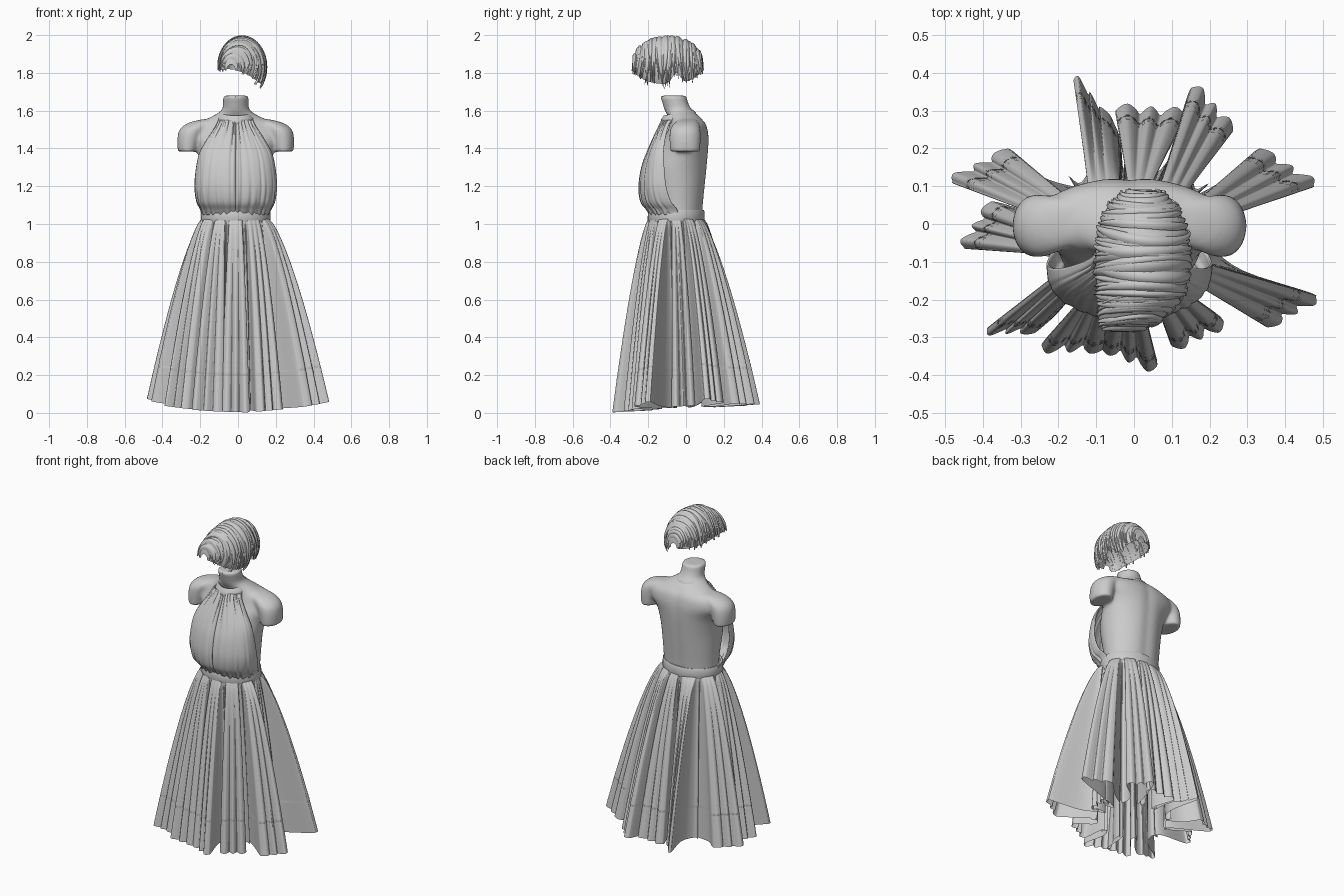
import bpy, math, random
from mathutils import Vector

if "Cube" in bpy.data.objects:
    bpy.data.objects.remove(bpy.data.objects["Cube"])

random.seed(4)
TAU = math.tau
CX = -0.012  # body centre line


def spline(pts, n, closed=False):
    """Catmull-Rom samples through points of any dimension."""
    pts = [Vector(p) for p in pts]
    m, out = len(pts), []
    get = (lambda i: pts[i % m]) if closed else (lambda i: pts[max(0, min(m - 1, i))])
    for i in range(m if closed else m - 1):
        a, b, c, d = get(i - 1), get(i), get(i + 1), get(i + 2)
        for k in range(n):
            t = k / n
            out.append(0.5 * (2 * b + (c - a) * t + (2 * a - 5 * b + 4 * c - d) * t ** 2
                              + (3 * b - a - 3 * c + d) * t ** 3))
    return out if closed else out + [pts[-1]]


def loft(rings, closed=True, cap=False, base=0):
    """Vertices and faces skinning a stack of equal-length rings."""
    n = len(rings[0])
    verts = [p for r in rings for p in r]
    faces = []
    for i in range(len(rings) - 1):
        for j in range(n if closed else n - 1):
            k = (j + 1) % n
            faces.append([base + q for q in (i * n + j, i * n + k, (i + 1) * n + k, (i + 1) * n + j)])
    if cap:
        faces.append([base + j for j in reversed(range(n))])
        faces.append([base + (len(rings) - 1) * n + j for j in range(n)])
    return verts, faces


def make(name, verts, faces, angle=60):
    me = bpy.data.meshes.new(name)
    me.from_pydata([tuple(v) for v in verts], [], faces)
    ob = bpy.data.objects.new(name, me)
    bpy.context.collection.objects.link(ob)
    bpy.ops.object.select_all(action='DESELECT')
    ob.select_set(True)
    bpy.context.view_layer.objects.active = ob
    bpy.ops.object.shade_smooth_by_angle(angle=math.radians(angle))
    return ob


def ellipse(cx, hx, yf, yb, z, tilt=0, n=48):
    cy, hy = (yf + yb) / 2, (yb - yf) / 2
    return [Vector((cx + hx * math.cos(TAU * k / n), cy + hy * math.sin(TAU * k / n),
                    z + tilt * hy * math.sin(TAU * k / n))) for k in range(n)]


# Body: torso with neck, plus two short arm stubs, fused into one skin
torso = [(1.00, .17, -.17, .087), (1.10, .172, -.17, .094), (1.20, .18, -.19, .104),
         (1.30, .19, -.20, .114), (1.40, .206, -.155, .122), (1.47, .25, -.108, .122),
         (1.525, .232, -.088, .11), (1.558, .15, -.09, .085), (1.60, .078, -.112, .036),
         (1.64, .068, -.125, .012), (1.68, .068, -.138, .003)]
rings = []
for z, hx, yf, yb in spline(torso, 4):
    ring = ellipse(CX, hx, yf, yb, z)
    for p in ring:  # spine groove
        if p.y > 0.02 and z < 1.56:
            p.y -= .008 * math.exp(-((p.x - CX) / .03) ** 2)
    rings.append(ring)
verts, faces = loft(rings, cap=True)
arm = [(1.383, .254, .053, -.084, .074), (1.45, .246, .063, -.088, .078), (1.50, .226, .071, -.084, .076),
       (1.535, .18, .072, -.062, .066), (1.555, .135, .04, -.03, .05)]
for side in (-1, 1):
    v, f = loft([ellipse(CX + side * c, hx, yf, yb, z) for z, c, hx, yf, yb in spline(arm, 4)],
                cap=True, base=len(verts))
    verts += v
    faces += f
body = make("body", verts, faces)
mod = body.modifiers.new("fuse", 'REMESH')
mod.mode, mod.voxel_size, mod.use_smooth_shade = 'VOXEL', 0.009, True
mod = body.modifiers.new("soften", 'SMOOTH')
mod.factor, mod.iterations = 0.5, 10

# Halter bodice: gathered front panel, rows of (z, half width, front y, edge y)
panel = [(1.55, .09, -.125, -.075), (1.52, .103, -.142, -.092), (1.45, .148, -.176, -.11),
         (1.38, .188, -.207, -.118), (1.30, .207, -.235, -.115), (1.20, .216, -.25, -.105),
         (1.12, .206, -.24, -.08), (1.08, .187, -.212, -.05), (1.05, .176, -.19, -.04)]
rows = []
N = 140
for z, w, yf, ye in spline(panel, 5):
    row = []
    gather = .0005 + .003 * abs((z - 1.32) / .25) ** 2
    for k in range(N + 1):
        a = (k / N - .5) * math.pi
        fold = gather * (math.cos(26 * a + 1.2 * math.sin(9 * z)) + .6 * math.cos(41 * a + 5 * z))
        for at, depth in ((0, .014), (-.13, .006), (.16, .006), (-.75, .003), (.7, .003)):  # pleats
            fold -= depth * math.exp(-((a - at) / .04) ** 2)
        fold *= min(1, math.cos(a) * 3)
        s, c = math.sin(a), max(0, math.cos(a)) ** .75
        row.append(Vector((CX + (w + fold) * s, ye + (yf - ye) * c - fold * c, z)))
    rows.append(row)
bodice = make("halter_bodice", *loft(rows, closed=False))
mod = bodice.modifiers.new("cloth", 'SOLIDIFY')
mod.thickness, mod.offset = .006, 0


# Neck band and waistband: closed bands with a rounded section
def band(name, section, yf, yb, hx, tilt):
    rs = [ellipse(CX, hx + o, yf - o, yb + o, z, tilt, 72) for o, z in section]
    return make(name, *loft(rs + [rs[0]]), angle=50)


band("neck_band", [(-.012, 1.55), (.006, 1.54), (.012, 1.552), (.006, 1.573), (-.008, 1.59), (-.016, 1.585)],
     -.125, .045, .088, .2)
band("waistband", [(-.012, 1.012), (.003, 1.012), (.006, 1.02), (.005, 1.066), (.001, 1.075), (-.012, 1.075)],
     -.197, .093, .178, 0)

# Skirt: deep fluted folds; each flute given by the two ends of its hem (A, B), counter-clockwise
flutes = [(.26, -.06, .265, .035), (.475, .115, .35, .19), (.255, .265, .17, .36), (.12, .30, -.03, .31),
          (-.075, .29, -.15, .39), (-.35, .19, -.48, .125), (-.39, .045, -.455, -.05),
          (-.385, -.29, -.28, -.285), (-.235, -.335, -.10, -.335), (-.075, -.335, .045, -.385),
          (.12, -.325, .23, -.275), (.37, -.265, .48, -.205)]
hub = Vector((0, -.02))
mids = [Vector(((a + c) / 2, (b + d) / 2)) - hub for a, b, c, d in flutes]
ang = [math.atan2(m.y, m.x) % TAU for m in mids]
ang = [ang[-1] - TAU] + ang + [ang[0] + TAU]
# rounded scallops along a flute's hem: (fraction from A to B, outward offset, sideways offset)
half = [(0, -.028, .014), (0, -.004, .010), (.08, .009, 0), (.23, -.003, 0), (.32, -.016, 0), (.41, -.002, 0)]
scallop = half + [(.5, .006, 0)] + [(1 - f, o, -w) for f, o, w in reversed(half)]


def inner(t, s):
    return hub + Vector((.215 * math.cos(t), .165 * math.sin(t))) * s


ctrl = []
for i, (ax, ay, bx, by) in enumerate(flutes):
    lo, hi = (ang[i] + ang[i + 1]) / 2, (ang[i + 1] + ang[i + 2]) / 2
    m, d = mids[i], mids[i].normalized()
    perp = Vector((d.y, -d.x))
    A, B = Vector((ax, ay)), Vector((bx, by))
    pts = [inner(lo, 1.2), inner(lo + .05, 1.02), hub + m * .64 + perp * .038]
    pts += [A.lerp(B, f) + d * o + perp * w for f, o, w in scallop]
    pts += [hub + m * .64 - perp * .038, inner(hi - .05, 1.02)]
    for k, p in enumerate(pts):
        t = lo + (hi - lo) * k / len(pts)
        ctrl.append((p.x, p.y, CX + .18 * math.cos(t), -.052 + .146 * math.sin(t)))
hem = spline(ctrl, 4, closed=True)
levels = sorted([(i / 36, 0) for i in range(37)] + [(.735 + .01 * i, i % 2) for i in range(10)])
rings = []
for t, stitched in levels:
    f = t ** .7
    ring = []
    for j, (hx, hy, wx, wy) in enumerate(hem):
        z_hem = .002 + .048 * (hx / .49) ** 2 + .04 * (hy + .4) / .8
        s = f + (.004 if stitched and j % 4 < 2 else 0)  # eyelet rows near the hem
        ring.append(Vector((wx + (hx - wx) * s, wy + (hy - wy) * s, 1.03 + (z_hem - 1.03) * t)))
    rings.append(ring)
rings.reverse()
make("skirt", *loft(rings), angle=80)


# Hair: swept shell with overlapping locks running from left to right over the head
def scalp(phi, psi, lift):
    s = max(0, math.sin(phi)) ** .75 * lift
    c = math.cos(phi)
    pole = abs(c) ** 3  # the sweep starts low, and to the left at the front
    return Vector((.022 - (.06 * pole if c > 0 else 0) - .130 * s * math.cos(psi),
                   -.097 - .193 * c * (.5 + .5 * lift), 1.83 - .012 * pole + .164 * s * math.sin(psi)))


def sweep_end(phi):
    y = -.097 - .193 * math.cos(phi)
    return math.radians(219 - 24 * math.exp(-((y + .05) / .03) ** 2) - 25 * abs(math.cos(phi)) ** 4)


rows = []
for i in range(41):
    phi = math.pi * (.03 + .94 * i / 40)
    end = sweep_end(phi) - .08
    rows.append([scalp(phi, (end + .02) * k / 40 - .02, .96) for k in range(41)])
make("hair_base", *loft(rows, closed=False))

verts, faces = [], []
LOCKS = 46
for i in range(LOCKS):
    phi0 = math.pi * (.06 + .88 * (i + random.uniform(-.4, .4)) / (LOCKS - 1))
    start = random.uniform(-.15, .25)
    end = sweep_end(phi0) + random.uniform(-.2, .1)
    width, raise_ = random.uniform(.05, .11), random.uniform(.965, 1.01)
    sway, wave = random.uniform(-.14, .14), random.uniform(0, TAU)
    rows = []
    for k in range(25):
        t = k / 24
        psi = start + (end - start) * t
        w = width * min(1, .25 + 3 * t, .06 + 2.4 * (1 - t))
        mid = phi0 + sway * math.sin(3 * t) + .03 * math.sin(6 * t + wave) \
            + .16 * math.sin(math.pi * t) * math.cos(phi0)
        rows.append([scalp(min(3.1, max(.04, mid + w * v)), psi, raise_ + .05 * (1 - v * v) - .018)
                     for v in (-1, -.6, -.2, .2, .6, 1)])
    v, f = loft(rows, closed=False, base=len(verts))
    verts += v
    faces += f
make("hair_locks", verts, faces)
